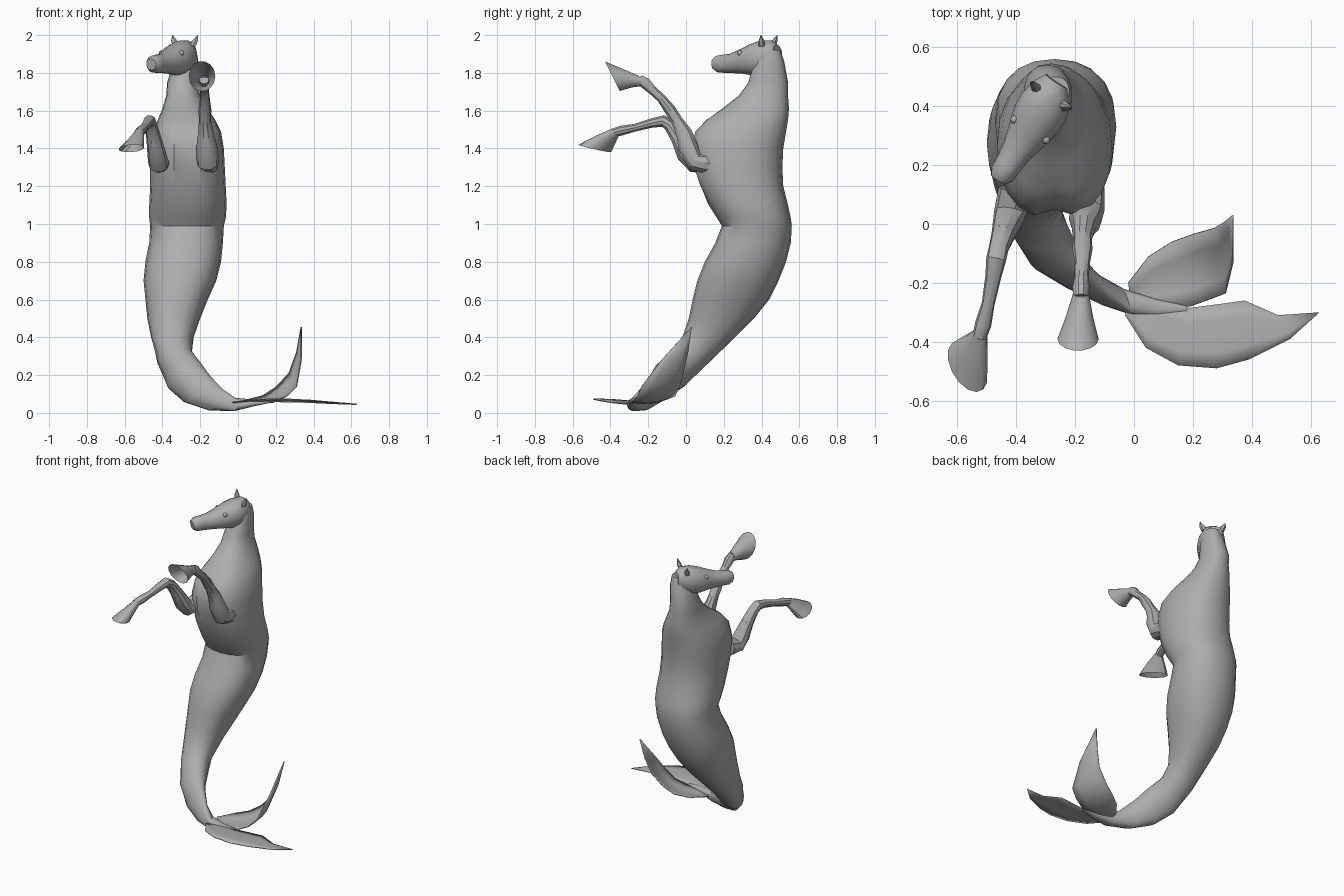
import bpy, bmesh, math
from mathutils import Vector as V

grey = bpy.data.materials.new("stone grey")
grey.diffuse_color = (0.42, 0.42, 0.42, 1)


def finish(name, bm, angle=35):
    bmesh.ops.recalc_face_normals(bm, faces=bm.faces[:])
    me = bpy.data.meshes.new(name)
    bm.to_mesh(me)
    bm.free()
    me.materials.append(grey)
    ob = bpy.data.objects.new(name, me)
    bpy.context.collection.objects.link(ob)
    bpy.ops.object.select_all(action='DESELECT')
    ob.select_set(True)
    bpy.context.view_layer.objects.active = ob
    bpy.ops.object.shade_smooth_by_angle(angle=math.radians(angle))
    return ob


def loft(name, rings, n=16, power=1.0, caps=(True, True), shape=None):
    """Skin over rings given as (centre, half axis u, half axis v)."""
    bm = bmesh.new()
    loops = []
    for c, u, v in rings:
        loop = []
        for i in range(n):
            a = 2 * math.pi * i / n
            s, t = math.cos(a), math.sin(a)
            s = math.copysign(abs(s) ** power, s)
            t = math.copysign(abs(t) ** power, t)
            p = V(c) + V(u) * s + V(v) * t
            loop.append(bm.verts.new(shape(p) if shape else p))
        loops.append(loop)
    for a, b in zip(loops, loops[1:]):
        for i in range(n):
            j = (i + 1) % n
            bm.faces.new((a[i], a[j], b[j], b[i]))
    if caps[0]:
        bm.faces.new(loops[0])
    if caps[1]:
        bm.faces.new(loops[-1])
    return finish(name, bm)


# Torso, neck and tail: level slices as z, x min, x max, y min, y max
slices = [
    (1.92, -.31, -.22, .40, .50), (1.86, -.34, -.21, .36, .52),
    (1.75, -.375, -.215, .33, .54), (1.68, -.38, -.20, .28, .54),
    (1.61, -.40, -.16, .19, .545), (1.55, -.425, -.12, .09, .54),
    (1.49, -.45, -.09, .035, .53), (1.40, -.465, -.075, .015, .515),
    (1.30, -.465, -.07, .03, .51), (1.20, -.465, -.065, .065, .515),
    (1.10, -.47, -.06, .12, .54), (1.03, -.47, -.065, .165, .555),
    (.99, -.465, -.075, .19, .56), (.90, -.47, -.08, .155, .555),
    (.80, -.49, -.09, .10, .53), (.70, -.50, -.115, .06, .49),
    (.60, -.49, -.16, .035, .44), (.50, -.48, -.20, .015, .36),
    (.40, -.46, -.235, -.02, .26),
]
body = [(((a + b) / 2, (c + d) / 2, z), ((b - a) / 2, 0, 0), (0, (d - c) / 2, 0))
        for z, a, b, c, d in slices]
# Tail root turns towards +x and flattens
body += [
    ((-.335, .02, .295), (.09, .02, .02), (-.015, .095, -.035)),
    ((-.285, -.08, .20), (.08, .03, .045), (-.03, .08, -.05)),
    ((-.215, -.155, .125), (.05, .03, .06), (-.045, .06, -.03)),
    ((-.12, -.22, .07), (.02, .025, .052), (-.035, .05, -.02)),
    ((-.02, -.265, .045), (.0, .005, .036), (-.015, .045, 0)),
    ((.08, -.285, .052), (0, 0, .018), (-.005, .03, 0)),
    ((.18, -.288, .06), (0, 0, .005), (0, .01, 0)),
]


def chest_cleft(p):
    # Groove between the two breast muscles
    if 1.15 < p.z < 1.58 and p.y < .2:
        p.y += .035 * math.exp(-((p.x + .27) / .045) ** 2)
    return p


loft("body_and_tail", body, 20, .88, shape=chest_cleft)

# Head, turned to one side
side = V((.84, -.54, 0))
up = V((-.06, -.1, .99))
head = [
    ((-.262, .485, 1.90), .045, .05), ((-.275, .452, 1.895), .07, .08),
    ((-.305, .40, 1.88), .088, .09), ((-.335, .35, 1.868), .086, .083),
    ((-.365, .30, 1.86), .07, .066), ((-.40, .245, 1.85), .053, .053),
    ((-.428, .20, 1.848), .046, .049), ((-.447, .17, 1.846), .044, .046),
    ((-.46, .15, 1.845), .03, .03),
]
loft("head", [(c, side * w, up * h) for c, w, h in head], 14, .9)

# Ears and eyes, one per side of the head
for s, tag in ((-1, "left"), (1, "right")):
    base = V((-.285, .43, 1.94)) + side * .05 * s
    tip = V((-.28, .44, 2.0)) + side * .08 * s
    fwd = V((-.54, -.84, 0))
    loft(tag + "_ear", [(base, side * .022, fwd * .018),
                        (base.lerp(tip, .5), side * .02, fwd * .013),
                        (tip, side * .002, fwd * .002)], 6)
    bm = bmesh.new()
    bmesh.ops.create_uvsphere(bm, u_segments=10, v_segments=6, radius=.014)
    bmesh.ops.translate(bm, verts=bm.verts[:],
                        vec=V((-.352, .32, 1.905)) + side * .064 * s)
    finish(tag + "_eye", bm)


# Forelegs: points with side and front half widths
def leg(name, pts):
    rings = []
    for i, (p, a, b) in enumerate(pts):
        d = V(pts[min(i + 1, len(pts) - 1)][0]) - V(pts[max(i - 1, 0)][0])
        u = V((1, 0, 0)) - d * (d.x / d.length_squared)
        u.normalize()
        rings.append((p, u * a, d.cross(u).normalized() * b))
    return loft(name, rings, 10)


leg("raised_foreleg", [
    ((-.15, .13, 1.32), .05, .06), ((-.16, .05, 1.33), .06, .055),
    ((-.165, .01, 1.41), .055, .055), ((-.17, -.01, 1.48), .042, .045),
    ((-.175, -.05, 1.55), .032, .032), ((-.175, -.085, 1.605), .034, .032),
    ((-.175, -.13, 1.665), .026, .025), ((-.178, -.18, 1.71), .024, .025),
    ((-.18, -.215, 1.745), .03, .032), ((-.18, -.25, 1.765), .025, .027)])
leg("bent_foreleg", [
    ((-.41, .12, 1.33), .05, .06), ((-.42, .04, 1.32), .055, .05),
    ((-.43, .0, 1.37), .05, .052), ((-.445, -.04, 1.45), .04, .04),
    ((-.46, -.085, 1.52), .034, .033), ((-.468, -.12, 1.545), .034, .032),
    ((-.478, -.18, 1.535), .027, .026), ((-.495, -.27, 1.51), .022, .021),
    ((-.512, -.34, 1.495), .028, .027), ((-.525, -.385, 1.483), .024, .024)])

# Hooves: hollow flared cups
loft("raised_hoof", [
    ((-.18, -.235, 1.758), (.027, 0, 0), (0, .014, -.027)),
    ((-.185, -.31, 1.772), (.045, 0, 0), (0, .025, -.05)),
    ((-.19, -.39, 1.782), (.07, 0, 0), (0, .04, -.08))], 14, caps=(True, False))
loft("bent_hoof", [
    ((-.522, -.375, 1.485), (.025, -.005, 0), (0, .018, -.02)),
    ((-.54, -.425, 1.448), (.043, -.012, 0), (-.01, .05, -.02)),
    ((-.565, -.483, 1.40), (.066, -.02, 0), (-.015, .085, -.02))],
    14, caps=(True, False))


# Tail flukes: thin sheets between two edges, bowed across the middle
def fluke(name, edges, bow):
    bm = bmesh.new()
    rows = []
    for a, b in edges:
        a, b = V(a), V(b)
        k = (a - b).length
        rows.append([bm.verts.new(a.lerp(b, t) + V(bow) * k * 4 * t * (1 - t))
                     for t in (0, .25, .5, .75, 1)])
    for r, q in zip(rows, rows[1:]):
        for i in range(4):
            bm.faces.new((r[i], r[i + 1], q[i + 1], q[i]))
    bmesh.ops.remove_doubles(bm, verts=bm.verts[:], dist=.001)
    ob = finish(name, bm)
    m = ob.modifiers.new("thickness", 'SOLIDIFY')
    m.thickness = .006
    m.offset = 0


fluke("flat_fluke", [
    ((-.03, -.31, .055), (-.02, -.27, .05)), ((.04, -.42, .066), (.08, -.275, .06)),
    ((.15, -.48, .072), (.19, -.285, .06)), ((.28, -.49, .072), (.29, -.272, .058)),
    ((.39, -.46, .066), (.375, -.26, .056)), ((.53, -.39, .054), (.49, -.31, .05)),
    ((.63, -.30, .045), (.63, -.30, .045))], (0, 0, .02))
fluke("raised_fluke", [
    ((-.02, -.20, .06), (-.02, -.29, .05)), ((.05, -.11, .07), (.08, -.29, .055)),
    ((.13, -.06, .09), (.19, -.28, .06)), ((.20, -.035, .135), (.26, -.255, .09)),
    ((.27, -.015, .21), (.31, -.235, .14)), ((.31, .01, .32), (.335, -.13, .28)),
    ((.335, .03, .455), (.335, .03, .455))], (.06, 0, -.07))
